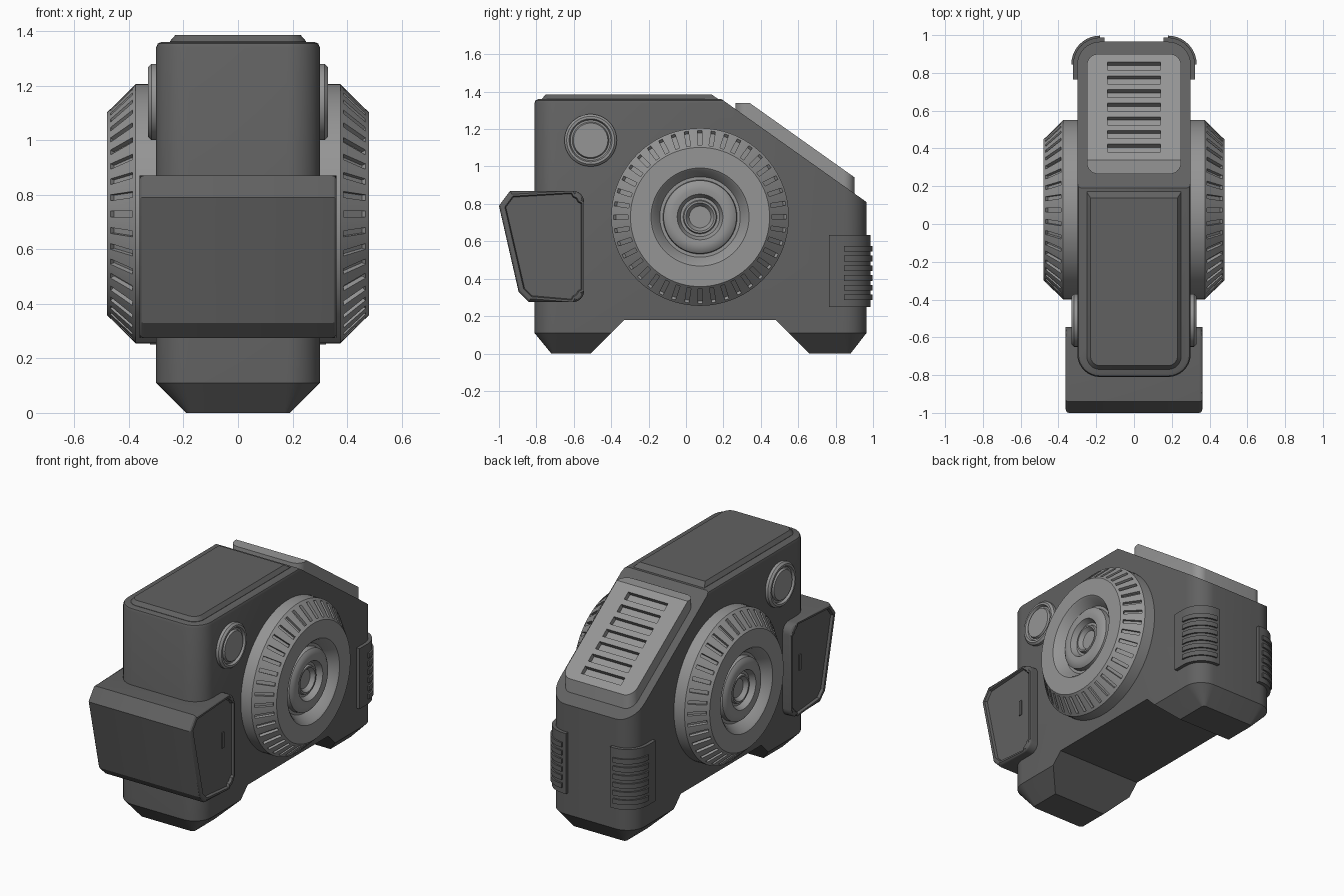
import bpy, bmesh
from math import sin, cos, pi, radians, atan2
from mathutils import Matrix, Vector

if "Cube" in bpy.data.objects:
    bpy.data.objects.remove(bpy.data.objects["Cube"])


def material(name, v):
    m = bpy.data.materials.new(name)
    m.diffuse_color = (v, v, v, 1)
    m.use_nodes = True
    m.node_tree.nodes["Principled BSDF"].inputs["Base Color"].default_value = m.diffuse_color
    return m


DARK = material("dark_grey", 0.12)
LIGHT = material("mid_grey", 0.30)


def finish(name, bm, mat=DARK, mirror=False):
    bmesh.ops.recalc_face_normals(bm, faces=bm.faces)
    me = bpy.data.meshes.new(name)
    bm.to_mesh(me)
    bm.free()
    ob = bpy.data.objects.new(name, me)
    bpy.context.collection.objects.link(ob)
    me.materials.append(mat)
    if mirror:
        ob.modifiers.new("mirror", "MIRROR")
    return ob


def activate(ob):
    bpy.ops.object.select_all(action="DESELECT")
    ob.select_set(True)
    bpy.context.view_layer.objects.active = ob


def smooth(ob):
    activate(ob)
    bpy.ops.object.shade_smooth_by_angle(angle=radians(28))


def cut(ob, cutter):
    cutter.hide_render = True
    m = ob.modifiers.new("cut", "BOOLEAN")
    m.operation, m.solver, m.object = "DIFFERENCE", "EXACT", cutter
    activate(ob)
    bpy.ops.object.modifier_move_to_index(modifier=m.name, index=0)
    bpy.ops.object.modifier_apply(modifier=m.name)
    bpy.data.objects.remove(cutter)


def arc(cx, cy, r, a0, a1, n=8):
    return [(cx + r * cos(radians(a0 + (a1 - a0) * i / n)),
             cy + r * sin(radians(a0 + (a1 - a0) * i / n))) for i in range(n + 1)]


def loft(rings):
    """Stack rounded rectangles given as (half width, y0, y1, radius, z)."""
    bm = bmesh.new()
    loops = []
    for hx, y0, y1, r, z in rings:
        pts = (arc(hx - r, y1 - r, r, 0, 90) + arc(r - hx, y1 - r, r, 90, 180)
               + arc(r - hx, y0 + r, r, 180, 270) + arc(hx - r, y0 + r, r, 270, 360))
        loops.append([bm.verts.new((x, y, z)) for x, y in pts])
    for a, b in zip(loops, loops[1:]):
        for i in range(len(a)):
            j = (i + 1) % len(a)
            bm.faces.new((a[i], a[j], b[j], b[i]))
    bm.faces.new(loops[0])
    bm.faces.new(loops[-1])
    return bm


def slice_off(bm, co, no):
    res = bmesh.ops.bisect_plane(bm, geom=bm.verts[:] + bm.edges[:] + bm.faces[:],
                                 plane_co=co, plane_no=no, clear_outer=True)
    edges = [e for e in res["geom_cut"] if isinstance(e, bmesh.types.BMEdge)]
    bmesh.ops.contextual_create(bm, geom=edges)


def prism(pts, a, b, axis):
    bm = bmesh.new()
    put = (lambda p, t: (t, p[0], p[1])) if axis == "x" else (lambda p, t: (p[0], p[1], t))
    lo, hi = ([bm.verts.new(put(p, t)) for p in pts] for t in (a, b))
    for i in range(len(pts)):
        j = (i + 1) % len(pts)
        bm.faces.new((lo[i], lo[j], hi[j], hi[i]))
    bm.faces.new(lo)
    bm.faces.new(hi)
    return bm


def lathe(profile, y, z, n=96):
    """Revolve (x, radius) points about an x-parallel axis."""
    bm = bmesh.new()
    vs = [bm.verts.new((x, y, z + r)) for x, r in profile]
    es = [bm.edges.new(p) for p in zip(vs, vs[1:])]
    bmesh.ops.spin(bm, geom=vs + es, cent=(0, y, z), axis=(1, 0, 0), angle=2 * pi, steps=n)
    bmesh.ops.remove_doubles(bm, verts=bm.verts, dist=1e-5)
    return bm


def boxes(mats):
    bm = bmesh.new()
    for m in mats:
        bmesh.ops.create_cube(bm, size=1, matrix=m)
    return bm


def scale(x, y, z):
    return Matrix.Diagonal((x, y, z, 1))


SLOPE = Vector((0, 0.55, 0.775))

# Main body with tapered feet, sloped rear and underside notch
bm = loft([(0.19, -0.72, 0.88, 0.02, 0), (0.30, -0.81, 0.965, 0.12, 0.11),
           (0.30, -0.81, 0.965, 0.12, 1.34), (0.294, -0.804, 0.959, 0.114, 1.354),
           (0.28, -0.79, 0.945, 0.10, 1.36)])
slice_off(bm, (0, 0.19, 1.36), SLOPE)
body = finish("body", bm)
cut(body, finish("notch_cutter", prism(
    [(-0.56, -0.05), (-0.33, 0.18), (0.48, 0.18), (0.71, -0.05)], -0.5, 0.5, "x")))
smooth(body)

# Raised top panel
bm = loft([(0.25, -0.77, 0.5, 0.07, 1.35), (0.25, -0.77, 0.5, 0.07, 1.362),
           (0.23, -0.75, 0.5, 0.05, 1.385)])
slice_off(bm, (0, 0.17, 1.362), SLOPE)
smooth(finish("top_panel", bm))

# Slatted vent on the rear slope
bm = loft([(0.25, 0.265, 0.90, 0.06, 0.8), (0.25, 0.265, 0.90, 0.06, 1.6)])
slice_off(bm, (0, 0.34, 1.34), SLOPE)
slice_off(bm, (0, 0.3, 1.34), (0, 0, 1))
slice_off(bm, (0, 0.19, 1.34), -SLOPE)
vent = finish("rear_vent", bm, LIGHT)
tilt = Matrix.Rotation(-atan2(0.55, 0.775), 4, "X")
cut(vent, finish("slot_cutter", boxes(
    [Matrix.Translation((0, y, 1.34 - (y - 0.34) * 0.71)) @ tilt @ scale(0.28, 0.052, 0.06)
     for y in (0.402 + 0.0722 * i for i in range(7))])))
smooth(vent)

# Side wheels with grooved bevel and dished hub
WY, WZ = 0.075, 0.73
wheel = finish("wheel", lathe(
    [(0.28, 0), (0.28, 0.475), (0.375, 0.475), (0.48, 0.372), (0.48, 0.262), (0.472, 0.252),
     (0.415, 0.215), (0.415, 0.198), (0.445, 0.195), (0.458, 0.178), (0.463, 0.15),
     (0.46, 0.122), (0.425, 0.105), (0.425, 0.09), (0.44, 0.085), (0.44, 0.075),
     (0.415, 0.058), (0.415, 0)], WY, WZ), LIGHT, True)
cut(wheel, finish("groove_cutter", boxes(
    [Matrix.Translation((0, WY, WZ)) @ Matrix.Rotation(2 * pi * (i + 0.02) / 40, 4, "X")
     @ Matrix.Translation((0.428, 0, 0.424)) @ Matrix.Rotation(radians(44), 4, "Y")
     @ scale(0.112, 0.022, 0.04) for i in range(40)])))
smooth(wheel)

# Round side buttons
smooth(finish("side_button", lathe(
    [(0.28, 0), (0.28, 0.14), (0.318, 0.14), (0.33, 0.128), (0.33, 0.115), (0.315, 0.108),
     (0.315, 0.098), (0.328, 0.092), (0.328, 0)], -0.51, 1.14, 64), LIGHT, True))

# Front box with recessed side panels
outline = ([(-0.94, 0.87), (-1.0, 0.79), (-0.895, 0.33), (-0.84, 0.275)]
           + arc(-0.605, 0.335, 0.06, -90, 0, 6) + arc(-0.605, 0.81, 0.06, 0, 90, 6))
bm = prism(outline, -0.362, 0.362, "x")
rim = [e for e in bm.edges if abs(e.verts[0].co.x - e.verts[1].co.x) < 1e-4]
bmesh.ops.bevel(bm, geom=rim, offset=0.018, segments=3, profile=0.5, affect="EDGES")
bmesh.ops.recalc_face_normals(bm, faces=bm.faces)
sides = [f for f in bm.faces if abs(f.normal.x) > 0.999]
bmesh.ops.inset_individual(bm, faces=sides, thickness=0.012, depth=0)
bmesh.ops.inset_individual(bm, faces=sides, thickness=0.006, depth=-0.016)
smooth(finish("front_box", bm))
finish("side_latch", boxes([Matrix.Translation((0.345, -0.65, 0.6)) @ scale(0.014, 0.02, 0.1)]),
       DARK, True)

# Wrap-around grips on the rear corners
CX, CY = 0.18, 0.845
grip = ([(0.322, 0.765)] + arc(CX, CY, 0.142, 0, 90, 10) + [(0.155, CY + 0.142)]
        + [(0.155, CY + 0.10)] + arc(CX, CY, 0.10, 90, 0, 10) + [(0.28, 0.765)])
smooth(finish("rear_grip", prism(grip, 0.25, 0.635, "z"), DARK, True))
rib = arc(CX, CY, 0.152, 0, 90, 10) + arc(CX, CY, 0.11, 90, 0, 10)
for i in range(6):
    z = 0.285 + 0.052 * i
    bm = prism(rib, z, z + 0.03, "z")
    smooth(finish(f"grip_rib_{i + 1}", bm, DARK, True))
